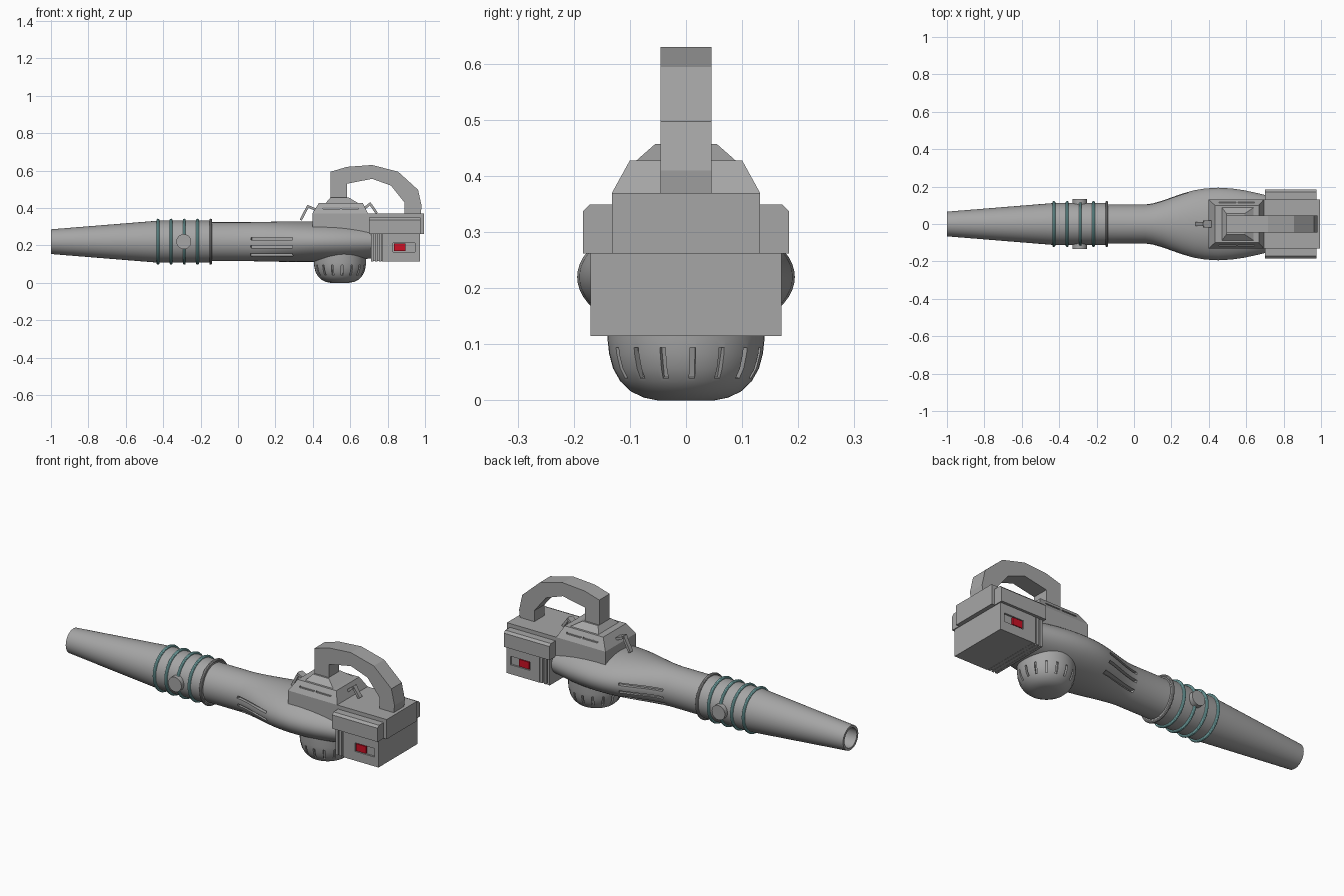
import bpy, bmesh, math
from mathutils import Matrix, Vector

cube = bpy.data.objects.get("Cube")
if cube:
    bpy.data.objects.remove(cube, do_unlink=True)


def material(name, rgb):
    m = bpy.data.materials.new(name)
    m.use_nodes = True
    m.diffuse_color = (*rgb, 1)
    bsdf = next(n for n in m.node_tree.nodes if n.type == 'BSDF_PRINCIPLED')
    bsdf.inputs["Base Color"].default_value = (*rgb, 1)
    return m


GREY = material("grey plastic", (0.38, 0.38, 0.38))
TEAL = material("pale teal", (0.3, 0.66, 0.66))
RED = material("switch red", (0.6, 0.005, 0.018))
AXIS_Z = 0.22   # height of the barrel axis


def finish(bm, name, mat=GREY):
    bmesh.ops.recalc_face_normals(bm, faces=bm.faces[:])
    me = bpy.data.meshes.new(name)
    bm.to_mesh(me)
    bm.free()
    ob = bpy.data.objects.new(name, me)
    bpy.context.collection.objects.link(ob)
    me.materials.append(mat)
    return ob


def activate(ob):
    bpy.ops.object.select_all(action='DESELECT')
    ob.select_set(True)
    bpy.context.view_layer.objects.active = ob


def smooth(ob):
    activate(ob)
    bpy.ops.object.shade_smooth_by_angle(angle=math.radians(32))


def add_box(bm, lo, hi):
    lo, hi = Vector(lo), Vector(hi)
    mat = Matrix.Translation((lo + hi) / 2) @ Matrix.Diagonal((*(hi - lo), 1))
    bmesh.ops.create_cube(bm, size=1, matrix=mat)


def box(name, lo, hi, mat=GREY):
    bm = bmesh.new()
    add_box(bm, lo, hi)
    return finish(bm, name, mat)


def loft(name, rings, mat=GREY):
    """Skin a list of equal-sized point rings and cap both ends."""
    bm = bmesh.new()
    loops = [[bm.verts.new(p) for p in r] for r in rings]
    n = len(loops[0])
    for a, b in zip(loops, loops[1:]):
        for i in range(n):
            j = (i + 1) % n
            bm.faces.new((a[i], a[j], b[j], b[i]))
    bm.faces.new(loops[0])
    bm.faces.new(loops[-1])
    return finish(bm, name, mat)


def prism(name, pts, half):
    return loft(name, [[(x, y, z) for x, z in pts] for y in (-half, half)])


def cut(ob, bm):
    """Subtract the shapes in bm from ob."""
    cutter = finish(bm, "cutter")
    cutter.hide_render = True
    mod = ob.modifiers.new("cut", 'BOOLEAN')
    mod.operation = 'DIFFERENCE'
    mod.solver = 'EXACT'
    mod.object = cutter
    activate(ob)
    bpy.ops.object.modifier_apply(modifier=mod.name)
    bpy.data.objects.remove(cutter, do_unlink=True)


def ellipse_x(x, a, b, n=56):
    t = [2 * math.pi * i / n for i in range(n)]
    return [(x, a * math.cos(k), AXIS_Z + b * math.sin(k)) for k in t]


# Hollow tapered nozzle and bulging body, one skin (x, half width, half height)
stations = [(-0.7, .06, .06), (-1, .053, .053), (-1, .066, .066),
            (-.43, .112, .112), (-.14, .112, .112), (-.14, .104, .104),
            (.06, .104, .104), (.1, .11, .105), (.15, .124, .106),
            (.2, .142, .107), (.26, .163, .108), (.32, .18, .108),
            (.38, .19, .108), (.45, .194, .107), (.52, .19, .105),
            (.59, .18, .101), (.66, .165, .095), (.74, .146, .086)]
body = loft("body", [ellipse_x(*s) for s in stations])

# Three long vents on each side of the body
bm = bmesh.new()
for side in (-1, 1):
    for z in (.15, .192, .235):
        f = math.sqrt(1 - ((z - AXIS_Z) / .106) ** 2)
        mat = (Matrix.Translation((.18, side * .137 * f, z))
               @ Matrix.Rotation(side * math.atan(.3 * f), 4, 'Z')
               @ Matrix.Diagonal((.232, .034, .013, 1)))
        bmesh.ops.create_cube(bm, size=1, matrix=mat)
cut(body, bm)
smooth(body)

# Coils and collar around the barrel
for i in range(5):
    collar = i == 4
    bpy.ops.mesh.primitive_torus_add(
        major_radius=.115, minor_radius=.008, major_segments=48, minor_segments=10,
        location=(-.428 + .0705 * i, 0, AXIS_Z), rotation=(0, math.pi / 2, 0))
    ring = bpy.context.object
    ring.name = "collar" if collar else "coil_%d" % (i + 1)
    ring.data.materials.append(GREY if collar else TEAL)
    smooth(ring)

# Round side knobs
for side, label in ((-1, "right"), (1, "left")):
    bpy.ops.mesh.primitive_cylinder_add(
        vertices=32, radius=.04, depth=.05, location=(-.29, side * .109, AXIS_Z),
        rotation=(math.pi / 2, 0, 0))
    knob = bpy.context.object
    knob.name = label + "_knob"
    knob.data.materials.append(GREY)
    smooth(knob)

# Rounded pod underneath with vertical slots
profile = [(.05, 0), (.075, .005), (.098, .016), (.117, .034), (.13, .057),
           (.137, .083), (.14, .11), (.14, .17)]
turn = [2 * math.pi * i / 48 for i in range(48)]
pod = loft("pod", [[(.545 + r * math.cos(t), r * math.sin(t), z) for t in turn]
                   for r, z in profile])
bm = bmesh.new()
for i in range(16):
    mat = (Matrix.Translation((.545, 0, 0))
           @ Matrix.Rotation(math.radians(22.5 * i + 5), 4, 'Z')
           @ Matrix.Translation((.132, 0, .066))
           @ Matrix.Rotation(.3, 4, 'Y')
           @ Matrix.Diagonal((.024, .01, .058, 1)))
    bmesh.ops.create_cube(bm, size=1, matrix=mat)
cut(pod, bm)
smooth(pod)


# Stepped top housing (height, x range, half width)
def rect(z, x0, x1, y):
    return [(x0, -y, z), (x1, -y, z), (x1, y, z), (x0, y, z)]


housing = loft("top_housing", [rect(*s) for s in (
    (.25, .397, .72, .132), (.37, .397, .695, .132), (.428, .433, .667, .1),
    (.428, .47, .64, .088), (.457, .495, .59, .055))])
bm = bmesh.new()
for side in (-1, 1):
    for x in (.455, .555):
        lo, hi = sorted((side * .108, side * .14))
        add_box(bm, (x, lo, .396), (x + .09, hi, .405))
cut(housing, bm)

# Rear block with switch recesses
rear = box("rear_block", (.77, -.17, .115), (.972, .17, .27))
bm = bmesh.new()
for side in (-1, 1):
    lo, hi = sorted((side * .16, side * .19))
    add_box(bm, (.829, lo, .166), (.947, hi, .213))
cut(rear, bm)
box("rib_core", (.71, -.155, .116), (.78, .155, .27))
for i in range(3):
    x = .71 + .022 * i
    box("rib_%d" % (i + 1), (x, -.168, .115), (x + .014, .168, .27))

# Rear cap with chamfered side flanks
box("rear_cap", (.69, -.132, .262), (.995, .132, .37))
for side, label in ((-1, "right"), (1, "left")):
    section = [(.12, .262), (.184, .262), (.184, .337), (.172, .349), (.12, .349)]
    loft(label + "_flank", [[(x, side * y, z) for y, z in section] for x in (.7, .977)])
    lo, hi = sorted((side * .155, side * .169))
    box(label + "_switch", (.835, lo, .17), (.895, hi, .209), RED)

# Arched carrying handle
outer = [(.495, .45), (.495, .594), (.583, .62), (.717, .63), (.856, .594),
         (.963, .497), (.982, .41), (.976, .36)]
inner = [(.89, .36), (.89, .43), (.818, .52), (.717, .556), (.583, .53), (.583, .45)]
prism("handle", outer + inner, .045)


# Bent latches fore and aft of the housing
def bar(name, p, q, half, thick=.013):
    p, q = Vector(p), Vector(q)
    n = (q - p).orthogonal().normalized() * thick / 2
    prism(name, [p - n, q - n, q + n, p + n], half)


bar("front_latch_arm", (.43, .385), (.372, .41), .02)
bar("front_latch_tab", (.376, .413), (.335, .335), .012)
bar("rear_latch_arm", (.66, .385), (.708, .424), .02)
bar("rear_latch_tab", (.704, .426), (.742, .372), .012)
